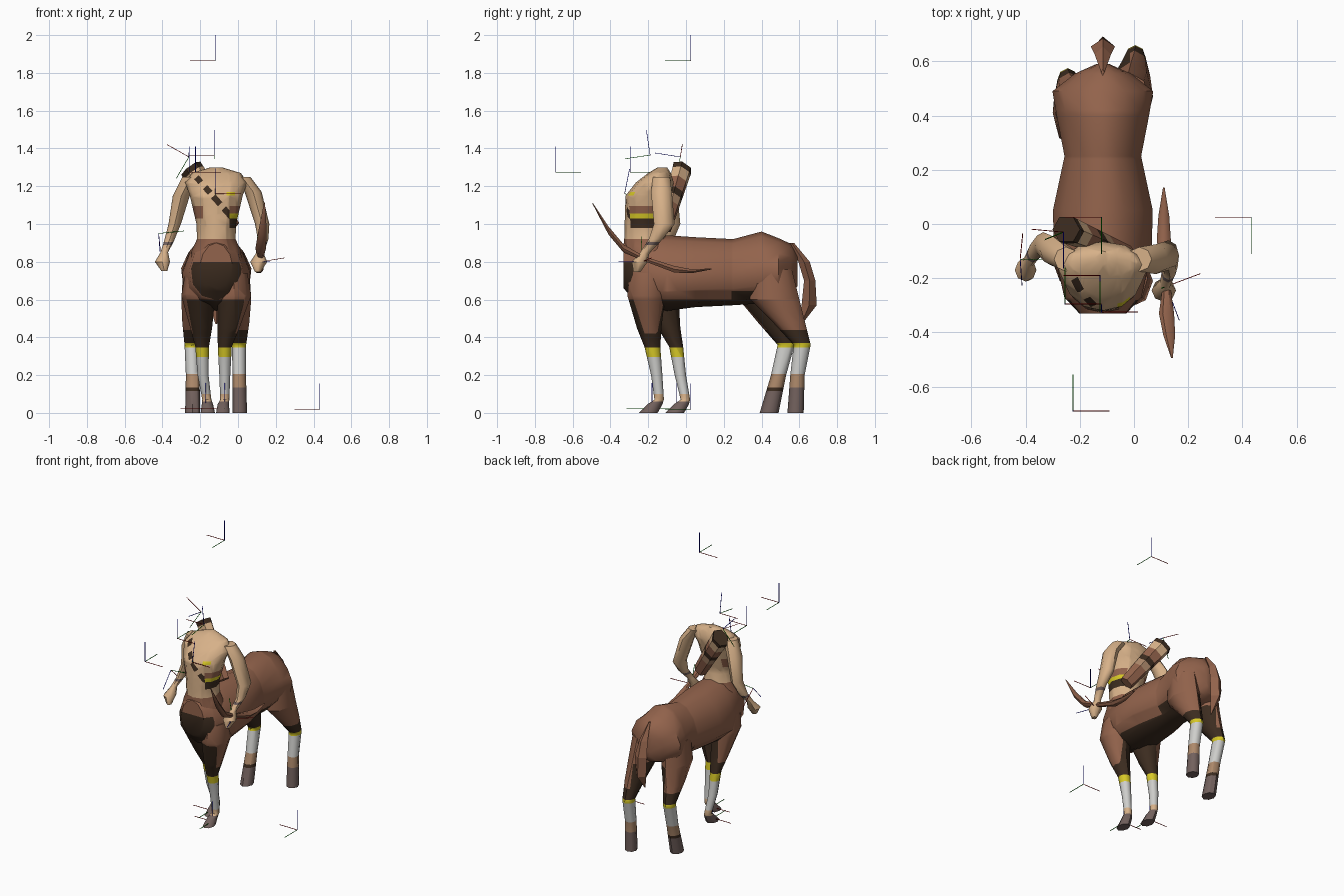
import bpy, bmesh, math
from mathutils import Vector

COLOURS = {
    "coat_brown": (0.29, 0.125, 0.072), "dark_brown": (0.045, 0.025, 0.014),
    "skin_tan": (0.68, 0.44, 0.25), "sock_white": (0.62, 0.62, 0.60),
    "band_yellow": (0.68, 0.58, 0.02), "hoof_grey": (0.17, 0.12, 0.11), "pastern_tan": (0.42, 0.25, 0.145),
    "axis_red": (0.40, 0.0, 0.0), "axis_green": (0.0, 0.30, 0.0), "axis_blue": (0.0, 0.0, 0.55),
}
NAMES = list(COLOURS)
MATS = []
for n, c in COLOURS.items():
    m = bpy.data.materials.new(n)
    m.diffuse_color = (*c, 1)
    MATS.append(m)
X, Y, Z = Vector((1, 0, 0)), Vector((0, 1, 0)), Vector((0, 0, 1))
CX = -0.115   # middle of the horse


def add_loft(bm, secs, sides, u, v):
    """Join rings (x, y, z, half size along u, half size along v) and cap the ends."""
    rings = []
    for x, y, z, a, b in secs:
        ring = []
        for i in range(sides):
            t = 2 * math.pi * i / sides
            ring.append(bm.verts.new(Vector((x, y, z)) + u * a * math.cos(t) + v * b * math.sin(t)))
        rings.append(ring)
    for p, q in zip(rings, rings[1:]):
        for i in range(sides):
            j = (i + 1) % sides
            bm.faces.new((p[i], p[j], q[j], q[i]))
    bm.faces.new(rings[0])
    bm.faces.new(rings[-1])


def finish(name, bm, smooth=50):
    bmesh.ops.recalc_face_normals(bm, faces=bm.faces[:])
    me = bpy.data.meshes.new(name)
    bm.to_mesh(me)
    bm.free()
    for m in MATS:
        me.materials.append(m)
    ob = bpy.data.objects.new(name, me)
    bpy.context.collection.objects.link(ob)
    if smooth:
        bpy.ops.object.select_all(action='DESELECT')
        ob.select_set(True)
        bpy.context.view_layer.objects.active = ob
        bpy.ops.object.shade_smooth_by_angle(angle=math.radians(smooth))
    return ob


def loft(name, secs, sides, u, v, rule, cuts=(), smooth=50, taper=0):
    """Loft a part, slice it at colour borders, then colour faces by a rule."""
    bm = bmesh.new()
    add_loft(bm, secs, sides, u, v)
    for vert in bm.verts:   # narrower above, wider below
        vert.co.x = CX + (vert.co.x - CX) * (1 - taper * (vert.co.z - 0.74) / 0.2)
    for co, no in cuts:
        bmesh.ops.bisect_plane(bm, geom=bm.verts[:] + bm.edges[:] + bm.faces[:], plane_co=co, plane_no=no)
    for f in bm.faces:
        f.material_index = NAMES.index(rule(f.calc_center_median()))
    return finish(name, bm, smooth)


def z_cuts(*zs):
    return [(Z * z, Z) for z in zs]


# Horse body, dark on the chest and belly
def body_rule(c):
    belly = 0.645 if 0.24 < c.y < 0.42 else 0.60
    return "dark_brown" if c.z < belly or (c.y < -0.28 and c.z < 0.8) else "coat_brown"


loft("horse_body", [
    (CX, -0.33, 0.78, 0.09, 0.12), (CX, -0.27, 0.76, 0.145, 0.175), (CX, -0.10, 0.74, 0.18, 0.20),
    (CX, 0.05, 0.745, 0.185, 0.185), (CX, 0.25, 0.745, 0.142, 0.175), (CX, 0.40, 0.77, 0.175, 0.19),
    (CX, 0.49, 0.765, 0.19, 0.16), (CX, 0.555, 0.76, 0.105, 0.135), (CX, 0.59, 0.75, 0.025, 0.08)],
    12, X, Z, body_rule,
    z_cuts(0.60, 0.645, 0.8) + [(Y * y, Y) for y in (-0.28, 0.24, 0.42)], taper=0.17)


# Human torso with a broken diagonal strap and side belts
strap_n = Vector((0.75, 0, 0.66))
strap_d = Vector((0.66, 0, -0.75))
strap_p = Vector((-0.24, 0, 1.27))
STRAP = (0.03, 0.065, 0.10, 0.14, 0.165, 0.22, 0.25, 0.33)   # start and end of each dark patch


def torso_rule(c):
    if c.z < 0.92:
        return "coat_brown"
    if c.x < CX - 0.07 and 1.03 < c.z < 1.095:
        return "coat_brown"
    if c.x > CX + 0.07 and 0.98 < c.z < 1.095:
        return "coat_brown" if c.z > 1.055 else "band_yellow" if c.z > 1.03 else "dark_brown"
    if c.y < -0.17 and abs((c - strap_p).dot(strap_n)) < 0.016:
        t = (c - strap_p).dot(strap_d)
        if any(a < t < b for a, b in zip(STRAP[::2], STRAP[1::2])):
            return "dark_brown"
    if c.y < -0.2 and -0.06 < c.x < -0.015 and 1.15 < c.z < 1.17:
        return "band_yellow"
    return "skin_tan"


loft("torso", [
    (CX, -0.20, 0.75, 0.14, 0.125), (CX, -0.21, 0.86, 0.13, 0.12), (CX, -0.215, 0.92, 0.102, 0.112),
    (CX, -0.22, 1.0, 0.105, 0.105), (CX, -0.20, 1.15, 0.14, 0.12), (CX, -0.165, 1.22, 0.165, 0.10),
    (CX, -0.14, 1.27, 0.13, 0.06), (CX, -0.125, 1.30, 0.03, 0.025)], 12, X, Y, torso_rule,
    z_cuts(0.98, 1.03, 1.055, 1.095, 1.17) + [(X * x, X) for x in (CX - 0.07, CX + 0.07, -0.06, -0.015)]
    + [(strap_p + strap_n * 0.016, strap_n), (strap_p - strap_n * 0.016, strap_n)]
    + [(strap_p + strap_d * t, strap_d) for t in STRAP])

# Arms with a thin wrist band
ARMS = {
    "right_arm": [(0.02, -0.13, 1.25, 0.045, 0.045), (0.08, -0.13, 1.17, 0.045, 0.055),
                  (0.128, -0.115, 1.0, 0.038, 0.055), (0.133, -0.16, 0.92, 0.028, 0.037),
                  (0.115, -0.22, 0.845, 0.02, 0.026), (0.11, -0.245, 0.80, 0.045, 0.042),
                  (0.105, -0.26, 0.745, 0.015, 0.018)],
    "left_arm": [(-0.25, -0.13, 1.25, 0.045, 0.045), (-0.30, -0.10, 1.15, 0.045, 0.055),
                 (-0.335, -0.075, 1.0, 0.033, 0.045), (-0.365, -0.10, 0.91, 0.026, 0.032),
                 (-0.39, -0.14, 0.85, 0.02, 0.024), (-0.40, -0.17, 0.80, 0.04, 0.042),
                 (-0.39, -0.19, 0.75, 0.015, 0.02)],
}
for name, secs in ARMS.items():
    loft(name, secs, 8, X, Y, lambda c: "hoof_grey" if 0.89 < c.z < 0.905 else "skin_tan",
         z_cuts(0.89, 0.905))


# Legs: hoof, pastern, white sock, yellow band, dark inner sides (and front edge) above
def leg(name, secs, bands, colours, side, front_y=None, slope=0):
    inner = CX + side * 0.10
    cuts = z_cuts(0.60, *bands) + [(X * inner, X)]
    front_p, front_n = Vector((0, front_y or -9, 0.62)), Vector((0, 1, slope))
    if front_y:
        cuts.append((front_p, front_n))

    def rule(c):
        for top, col in zip(bands, colours):
            if c.z < top:
                return col
        if c.z < 0.60 and (side * (c.x - inner) < 0 or (c - front_p).dot(front_n) < 0):
            return "dark_brown"
        return "coat_brown"
    loft(name, secs, 8, X, Y, rule, cuts)


FRONT = (0.06, 0.10, 0.295, 0.345, 0.42)
HIND = (0.115, 0.135, 0.205, 0.345, 0.37, 0.44)
UPPER = ("sock_white", "band_yellow", "dark_brown")
FRONT_COL = ("hoof_grey", "skin_tan") + UPPER
leg("front_leg_right", [
    (-0.02, -0.20, 0.74, 0.07, 0.10), (-0.02, -0.21, 0.62, 0.09, 0.10), (-0.05, -0.195, 0.45, 0.058, 0.065),
    (-0.07, -0.178, 0.35, 0.037, 0.042), (-0.07, -0.155, 0.20, 0.029, 0.03), (-0.07, -0.142, 0.07, 0.024, 0.025),
    (-0.078, -0.165, 0.045, 0.03, 0.04), (-0.08, -0.20, 0.0, 0.036, 0.05)], FRONT, FRONT_COL, 1, -0.285, 0.33)
leg("front_leg_left", [
    (-0.21, -0.15, 0.74, 0.07, 0.10), (-0.21, -0.14, 0.62, 0.09, 0.10), (-0.195, -0.09, 0.45, 0.058, 0.06),
    (-0.19, -0.052, 0.35, 0.036, 0.037), (-0.185, -0.03, 0.20, 0.029, 0.03), (-0.165, -0.003, 0.07, 0.024, 0.025),
    (-0.162, -0.025, 0.045, 0.03, 0.04), (-0.16, -0.06, 0.0, 0.038, 0.05)], FRONT, FRONT_COL, -1, -0.205, 0.56)
leg("hind_leg_right", [
    (-0.02, 0.45, 0.76, 0.08, 0.11), (-0.01, 0.47, 0.60, 0.08, 0.13), (0.0, 0.545, 0.48, 0.06, 0.085),
    (0.005, 0.615, 0.36, 0.038, 0.045), (0.007, 0.59, 0.20, 0.035, 0.038), (0.01, 0.58, 0.0, 0.038, 0.043)],
    HIND, ("hoof_grey", "hoof_grey", "pastern_tan") + UPPER, 1)
leg("hind_leg_left", [
    (-0.21, 0.41, 0.76, 0.08, 0.11), (-0.22, 0.41, 0.60, 0.08, 0.13), (-0.235, 0.465, 0.48, 0.06, 0.085),
    (-0.245, 0.53, 0.36, 0.038, 0.045), (-0.24, 0.49, 0.20, 0.036, 0.04), (-0.24, 0.44, 0.0, 0.04, 0.05)],
    HIND, ("hoof_grey", "dark_brown", "pastern_tan") + UPPER, -1)

# Tail
loft("tail", [
    (CX, 0.56, 0.90, 0.006, 0.012), (CX, 0.625, 0.80, 0.03, 0.03), (CX, 0.655, 0.70, 0.045, 0.03),
    (CX, 0.652, 0.57, 0.038, 0.04), (CX, 0.61, 0.47, 0.004, 0.004)], 4, X, Y, lambda c: "coat_brown", smooth=0)

# Bow held in the right hand
loft("bow", [
    (0.14, -0.495, 1.11, 0.003, 0.004), (0.13, -0.41, 0.965, 0.022, 0.025), (0.12, -0.33, 0.87, 0.028, 0.025),
    (0.12, -0.22, 0.815, 0.013, 0.014), (0.11, -0.06, 0.76, 0.026, 0.02), (0.11, 0.03, 0.75, 0.02, 0.012),
    (0.11, 0.135, 0.762, 0.003, 0.003)], 6, X, Z, lambda c: "coat_brown")

# Quiver slung across the back
q_top = Vector((-0.25, -0.02, 1.295))
q_end = Vector((-0.03, -0.11, 0.98))
q_dir = (q_end - q_top).normalized()
Q_BANDS = (0.03, 0.09, 0.16, 0.20, 0.25)


def quiver_rule(c):
    t = (c - q_top).dot(q_dir)
    for end, col in zip(Q_BANDS, ("dark_brown", "skin_tan", "coat_brown", "dark_brown", "pastern_tan")):
        if t < end:
            return col
    return "coat_brown"


loft("quiver", [(*q_top, 0.062, 0.055), (*q_end, 0.045, 0.035)], 6, Vector((0.82, 0, 0.57)),
     Vector((0, 0.95, -0.3)), quiver_rule, [(q_top + q_dir * t, q_dir) for t in Q_BANDS], smooth=0)

# Thin axis markers: origin, second axis, third axis
up, back, ahead = (0, 0, 1), (0, -1, 0), (0, 1, 0)
TRIADS = [
    ((-0.12, 0.025, 1.865), back, up), ((0.433, 0.025, 0.02), back, up),
    ((-0.225, -0.69, 1.275), ahead, up), ((-0.255, -0.295, 1.275), ahead, up),
    ((-0.125, -0.19, 1.365), (0, -1, -0.15), (0, -0.15, 1)),
    ((-0.12, -0.325, 1.16), (0, 1, -0.2), (0, 0.2, 1)),
    ((-0.26, -0.03, 1.355), (-0.5, -0.2, -0.85), (0, -0.95, 0.15)),
    ((-0.42, -0.13, 0.95), (1, 0, 0.1), (0.05, -0.7, -0.7)),
    ((0.12, -0.23, 0.80), (-0.12, -0.045, 0.84), (0.3, -0.8, 0)),
    ((-0.17, -0.05, 0.022), back, up), ((-0.07, -0.18, 0.022), back, up),
]
for k, colour in enumerate(("red", "green", "blue")):
    bm = bmesh.new()
    for o, yv, zv in TRIADS:
        yv, zv = Vector(yv).normalized(), Vector(zv).normalized()
        d = (yv.cross(zv).normalized(), yv, zv)[k]
        u = d.orthogonal().normalized()
        end = Vector(o) + d * 0.135
        add_loft(bm, [(*o, 0.002, 0.002), (*end, 0.002, 0.002)], 4, u, d.cross(u))
    for f in bm.faces:
        f.material_index = NAMES.index("axis_" + colour)
    finish(colour + "_axis_lines", bm, 100)
